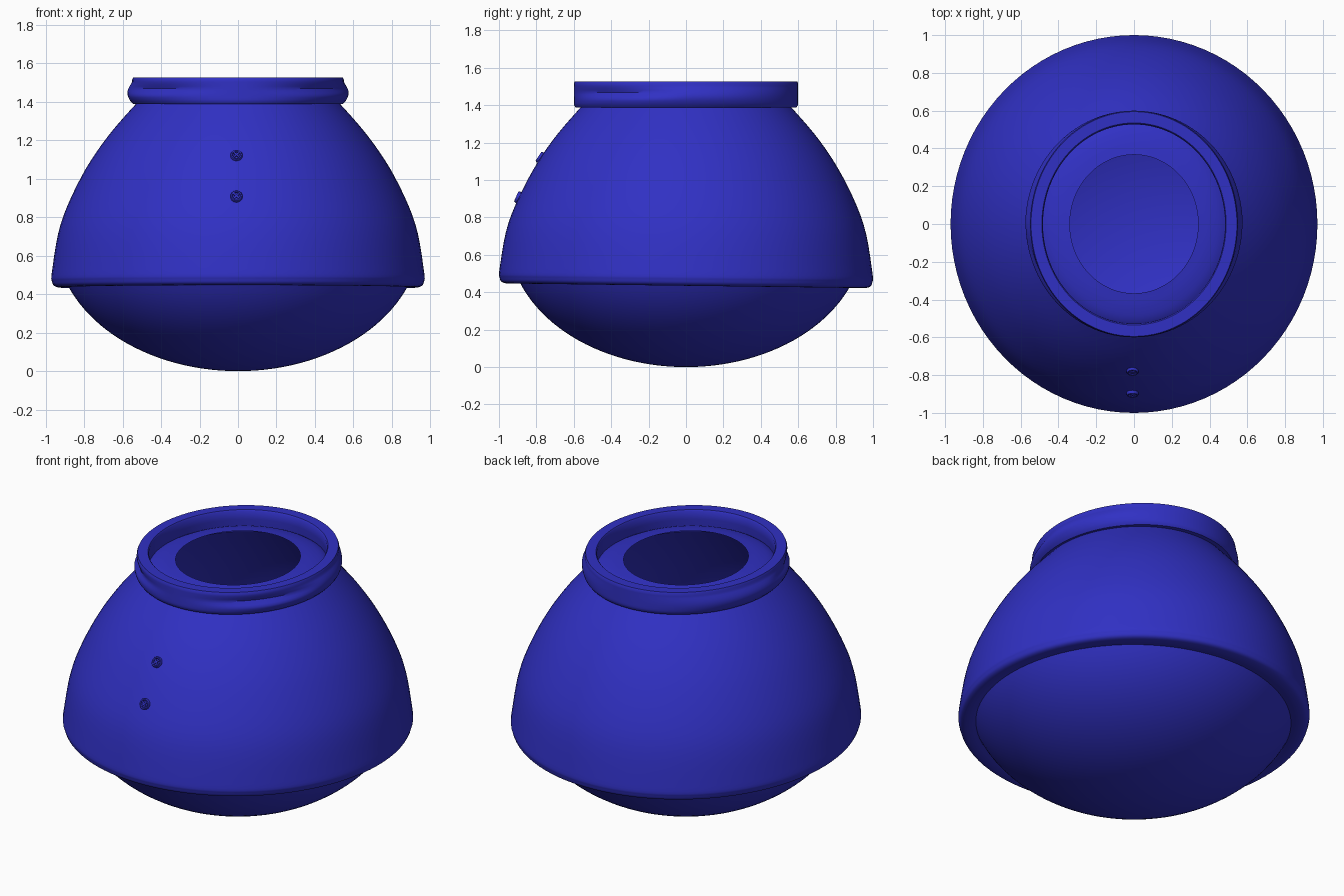
import bpy, bmesh
from math import sin, cos, pi
from mathutils import Vector, Matrix

if "Cube" in bpy.data.objects:
    bpy.data.objects.remove(bpy.data.objects["Cube"])

blue = bpy.data.materials.new("blue_cloth")
blue.diffuse_color = (0.03, 0.03, 0.55, 1)
blue.use_nodes = True
blue.node_tree.nodes["Principled BSDF"].inputs["Base Color"].default_value = blue.diffuse_color


def finish(name, bm, angle=40):
    me = bpy.data.meshes.new(name)
    bm.to_mesh(me)
    bm.free()
    ob = bpy.data.objects.new(name, me)
    bpy.context.collection.objects.link(ob)
    me.materials.append(blue)
    bpy.ops.object.select_all(action='DESELECT')
    ob.select_set(True)
    bpy.context.view_layer.objects.active = ob
    bpy.ops.object.shade_smooth_by_angle(angle=angle * pi / 180)
    return ob


def spline(pts, steps=5):
    """Catmull-Rom curve through the points."""
    p = [Vector(q) for q in pts]
    p = [2 * p[0] - p[1]] + p + [2 * p[-1] - p[-2]]
    out = []
    for a, b, c, d in zip(p, p[1:], p[2:], p[3:]):
        for k in range(steps):
            t = k / steps
            out.append(0.5 * (2 * b + (c - a) * t + (2 * a - 5 * b + 4 * c - d) * t * t
                              + (3 * b - a - 3 * c + d) * t ** 3))
    return out + [p[-2]]


def lathe(name, profile, closed=False, warp=None, n=96):
    """Sweep (x radius, y radius, z) points round an oval, with an optional warp."""
    bm = bmesh.new()
    rings = []
    for rx, ry, z in profile:
        ring = []
        for j in range(n):
            a = 2 * pi * j / n
            co = Vector((rx * cos(a), ry * sin(a), z))
            ring.append(bm.verts.new(warp(co, a) if warp else co))
        rings.append(ring)
    pairs = list(zip(rings, rings[1:])) + ([(rings[-1], rings[0])] if closed else [])
    for lo, hi in pairs:
        for j in range(n):
            k = (j + 1) % n
            bm.faces.new((lo[j], lo[k], hi[k], hi[j]))
    bmesh.ops.remove_doubles(bm, verts=bm.verts, dist=1e-5)
    return finish(name, bm)


# Bell-shaped garment with rolled hem, slightly lower at the back
def hem_tilt(co, a):
    co.z -= 0.013 * co.y * max(0, 1 - (co.z - 0.43) / 0.5)
    return co


lathe("garment", spline([
    (0.86, 0.88, 0.445), (0.91, 0.935, 0.435), (0.95, 0.98, 0.44), (0.967, 0.996, 0.465),
    (0.967, 0.996, 0.52), (0.922, 0.95, 0.765), (0.815, 0.842, 1.01), (0.685, 0.715, 1.21),
    (0.53, 0.562, 1.39), (0.475, 0.515, 1.435), (0.41, 0.445, 1.458), (0.34, 0.367, 1.47)]),
    warp=hem_tilt)

# Rounded bowl underneath, open at the top
A, C = 0.95, 0.70
bowl = []
for i in range(25):
    t = i / 24 * 1.20
    bowl.append((A * sin(t), A * sin(t), C * (1 - cos(t))))
lathe("lower_bowl", bowl)


# Collar band: straight behind, folded at the sides and front
def collar_fold(co, a):
    r = Vector((co.x, co.y))
    if r.length > 0.535 * (1 + 0.09 * sin(a) ** 2):
        h = (co.z - 1.39) / 0.14
        side = cos(a) ** 2
        front = max(0, -sin(a))
        bulge = 0.025 * side * sin(pi * min(1, max(0, h * 1.25)))
        groove = -0.016 * front * side * 4 * max(0, 1 - abs(h - 0.55) * 4)
        r *= 1 + (bulge + groove) / r.length
        co.x, co.y = r
    return co


outer = [(0.545, 0.59, 1.388), (0.55, 0.598, 1.40)]
outer += [(0.55, 0.60, 1.40 + 0.0115 * i) for i in range(1, 11)]
lathe("collar", [(0.49, 0.535, 1.388)] + outer + [
    (0.545, 0.595, 1.526), (0.488, 0.535, 1.526), (0.483, 0.528, 1.518),
    (0.482, 0.527, 1.47)], closed=True, warp=collar_fold)


# Buttons: rim, sunken disc and crossed thread
def button(name, loc, normal):
    bm = bmesh.new()
    prof = [(0.031, -0.012), (0.032, 0.006), (0.028, 0.013), (0.022, 0.012), (0.019, 0.004)]
    n = 20
    rings = [[bm.verts.new((r * cos(2 * pi * j / n), r * sin(2 * pi * j / n), z))
              for j in range(n)] for r, z in prof]
    for lo, hi in zip(rings, rings[1:]):
        for j in range(n):
            k = (j + 1) % n
            bm.faces.new((lo[j], lo[k], hi[k], hi[j]))
    bm.faces.new(rings[-1])
    for turn in (pi / 4, -pi / 4):
        m = (Matrix.Rotation(turn, 4, 'Z') @ Matrix.Translation((0, 0, 0.006))
             @ Matrix.Diagonal((0.04, 0.009, 0.014, 1)))
        bmesh.ops.create_cube(bm, size=1, matrix=m)
    ob = finish(name, bm)
    ob.location = loc
    ob.rotation_euler = Vector(normal).to_track_quat('Z', 'Y').to_euler()


button("button_upper", (-0.008, -0.778, 1.12), (0, -0.84, 0.55))
button("button_lower", (-0.008, -0.896, 0.907), (0, -0.91, 0.40))
